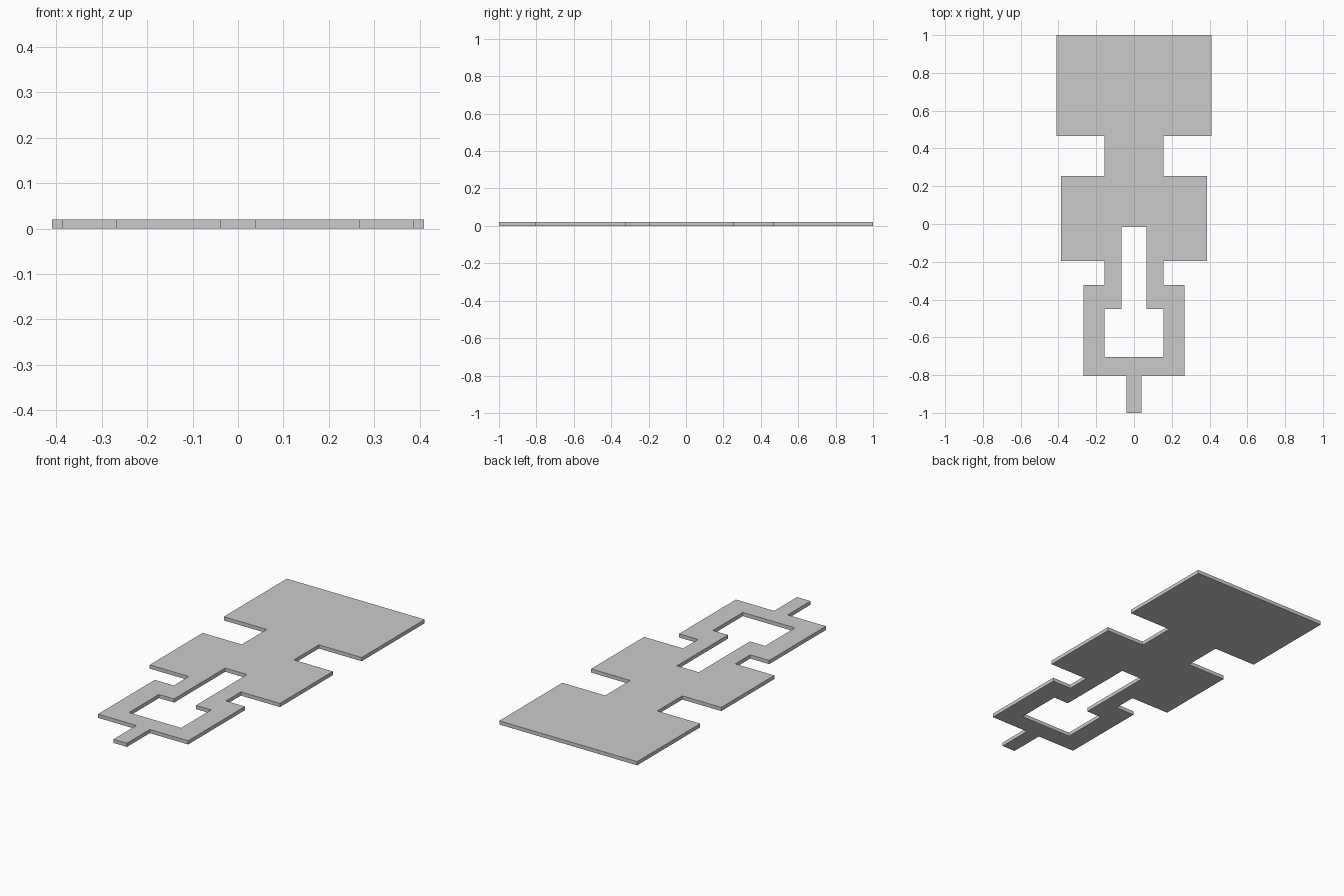
import bpy
import bmesh

if "Cube" in bpy.data.objects:
    bpy.data.objects.remove(bpy.data.objects["Cube"])

THICKNESS = 0.02

# Right half of the flat key-like plate: outer edge down, then the slot back up
half_outline = [
    (0, 1), (0.41, 1), (0.41, 0.465), (0.155, 0.465),
    (0.155, 0.253), (0.387, 0.253), (0.387, -0.197), (0.155, -0.197),
    (0.155, -0.324), (0.268, -0.324), (0.268, -0.806), (0.04, -0.806),
    (0.04, -1), (0, -1),
    (0, -0.704), (0.155, -0.704), (0.155, -0.45), (0.065, -0.45),
    (0.065, -0.016), (0, -0.016),
]

# Extrude the half plate and open it along the centre line
bm = bmesh.new()
face = bm.faces.new([bm.verts.new((x, y, 0)) for x, y in half_outline])
result = bmesh.ops.extrude_face_region(bm, geom=[face], use_keep_orig=True)
top = [v for v in result["geom"] if isinstance(v, bmesh.types.BMVert)]
bmesh.ops.translate(bm, verts=top, vec=(0, 0, THICKNESS))
bmesh.ops.recalc_face_normals(bm, faces=bm.faces)
seam = [f for f in bm.faces if all(abs(v.co.x) < 1e-6 for v in f.verts)]
bmesh.ops.delete(bm, geom=seam, context='FACES')

mesh = bpy.data.meshes.new("flat_plate")
bm.to_mesh(mesh)
bm.free()
plate = bpy.data.objects.new("flat_plate", mesh)
bpy.context.collection.objects.link(plate)

# Mirror to the left half
mirror = plate.modifiers.new("mirror", 'MIRROR')
mirror.use_axis[0] = True
mirror.use_clip = True
